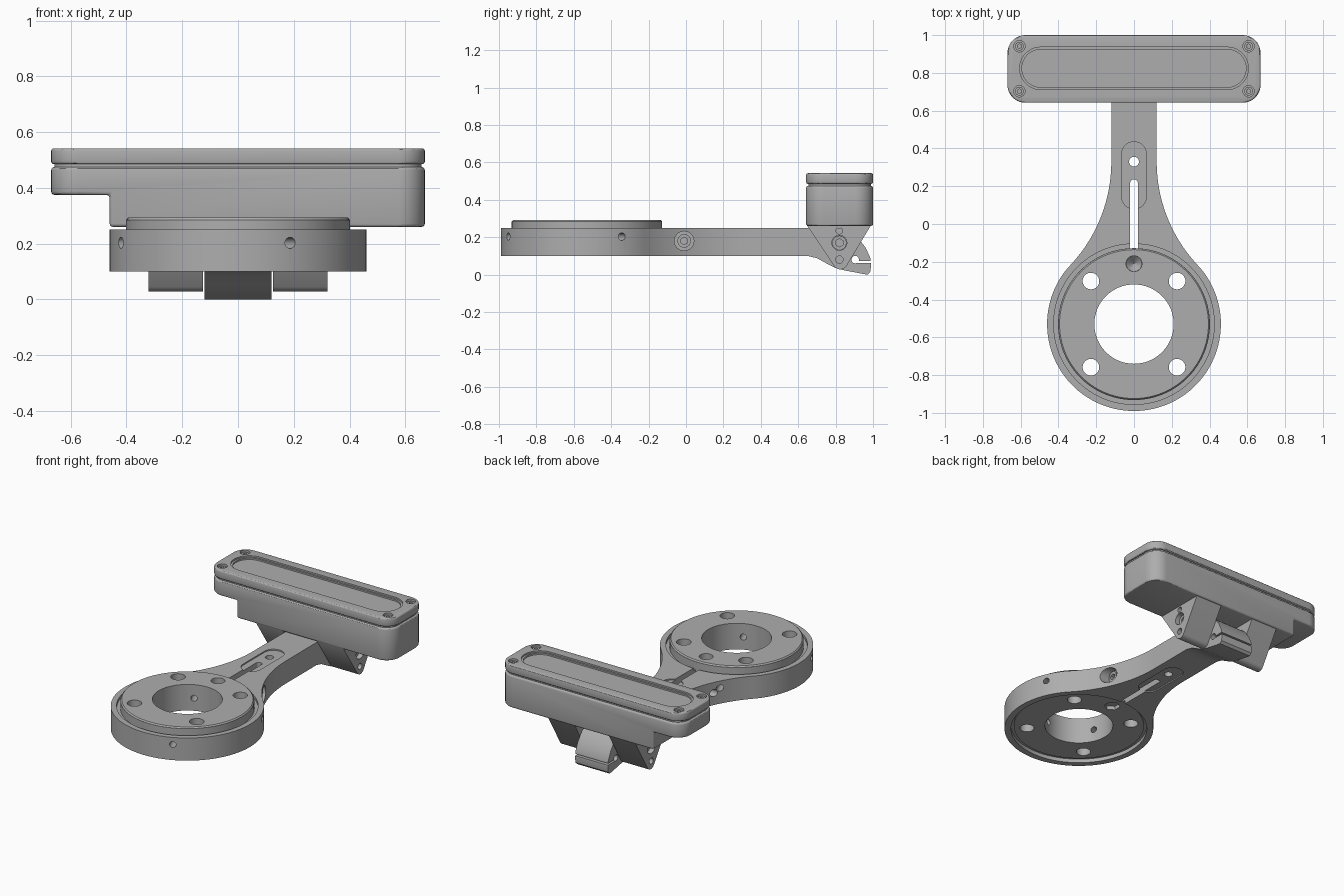
import bpy, bmesh, math
from mathutils import Vector, Matrix

cube = bpy.data.objects.get("Cube")
if cube:
    bpy.data.objects.remove(cube, do_unlink=True)

grey = bpy.data.materials.new("plain_grey")
grey.use_nodes = True
COLOR = (0.42, 0.42, 0.42, 1)
grey.diffuse_color = COLOR
grey.node_tree.nodes["Principled BSDF"].inputs["Base Color"].default_value = COLOR


def add_object(name, bm):
    bmesh.ops.recalc_face_normals(bm, faces=bm.faces)
    mesh = bpy.data.meshes.new(name)
    bm.to_mesh(mesh)
    bm.free()
    mesh.materials.append(grey)
    obj = bpy.data.objects.new(name, mesh)
    bpy.context.collection.objects.link(obj)
    return obj


def prism(name, outline, low, high, axis="z"):
    """Extrude a 2D outline: xy along z, or yz along x."""
    place = (lambda a, b, c: (a, b, c)) if axis == "z" else (lambda a, b, c: (c, a, b))
    bm = bmesh.new()
    face = bm.faces.new([bm.verts.new(place(a, b, low)) for a, b in outline])
    top = bmesh.ops.extrude_face_region(bm, geom=[face])["geom"]
    verts = [g for g in top if isinstance(g, bmesh.types.BMVert)]
    bmesh.ops.translate(bm, verts=verts, vec=place(0, 0, high - low))
    return add_object(name, bm)


def rod(name, start, end, radius, end_radius=None, sides=32):
    start, end = Vector(start), Vector(end)
    way = end - start
    bm = bmesh.new()
    turn = way.to_track_quat("Z", "Y").to_matrix().to_4x4()
    bmesh.ops.create_cone(bm, cap_ends=True, segments=sides, radius1=radius,
                          radius2=radius if end_radius is None else end_radius,
                          depth=way.length, matrix=Matrix.Translation((start + end) / 2) @ turn)
    return add_object(name, bm)


def arc(cx, cy, r, a0, a1, steps):
    angles = [math.radians(a0 + (a1 - a0) * i / steps) for i in range(steps + 1)]
    return [(cx + r * math.cos(a), cy + r * math.sin(a)) for a in angles]


def round_rect(x0, x1, y0, y1, r, steps=10):
    return (arc(x1 - r, y0 + r, r, -90, 0, steps) + arc(x1 - r, y1 - r, r, 0, 90, steps)
            + arc(x0 + r, y1 - r, r, 90, 180, steps) + arc(x0 + r, y0 + r, r, 180, 270, steps))


def apply_modifier(obj, mod):
    bpy.context.view_layer.objects.active = obj
    bpy.ops.object.modifier_apply(modifier=mod.name)


def boolean(obj, others, operation="DIFFERENCE"):
    for other in others:
        mod = obj.modifiers.new("boolean", "BOOLEAN")
        mod.operation, mod.solver, mod.object = operation, "EXACT", other
        apply_modifier(obj, mod)
        bpy.data.objects.remove(other, do_unlink=True)


def finish(obj, bevel=0.0):
    if bevel:
        mod = obj.modifiers.new("edge_bevel", "BEVEL")
        mod.width, mod.segments, mod.limit_method = bevel, 3, "ANGLE"
        mod.angle_limit = math.radians(40)
        apply_modifier(obj, mod)
    bpy.ops.object.select_all(action="DESELECT")
    obj.select_set(True)
    bpy.context.view_layer.objects.active = obj
    bpy.ops.object.shade_smooth_by_angle(angle=math.radians(30))


RING_Y, RING_R = -0.53, 0.46
ARM_W, ARM_LOW, ARM_TOP = 0.12, 0.10, 0.25

# Arm and ring outline: ring arc blended into the arm by concave fillets
FILLET_R, FILLET_Y = 0.8, 0.33
blend = math.degrees(math.atan2(FILLET_Y - RING_Y, ARM_W + FILLET_R))
right = arc(ARM_W + FILLET_R, FILLET_Y, FILLET_R, 180 + blend, 180, 20)
ring = arc(0, RING_Y, RING_R, 180 - blend, 360 + blend, 80)
left = [(-x, y) for x, y in reversed(right)]
outline = ring[1:-1] + right + [(ARM_W, 0.7), (-ARM_W, 0.7)] + left
arm = prism("arm_with_ring", outline, ARM_LOW, ARM_TOP)

# Clamp head at the end of the arm
head_side = [(0.60, 0.25), (0.60, 0.10), (0.65, 0.10), (0.70, 0.088), (0.76, 0.055),
             (0.80, 0.035), (0.85, 0.022), (0.95, 0.003), (0.97, 0.0), (0.985, 0.015),
             (0.99, 0.05), (0.985, 0.09), (0.96, 0.145), (0.92, 0.195), (0.87, 0.235), (0.82, 0.25)]
head = prism("clamp_head", head_side, -ARM_W, ARM_W, "x")
boolean(arm, [head], "UNION")


def upright(x, y, r, low, high, end=None, sides=32):
    return rod("cutter", (x, y, low), (x, y, high), r, end, sides)


# Ring recesses: raised plate seat above, shallow recess below
cuts = [upright(0, RING_Y, 0.425, 0.232, 0.4, sides=96),
        upright(0, RING_Y, 0.42, 0.0, 0.125, sides=96)]
# Slot, relief pockets and hole in the arm
cuts += [prism("cutter", round_rect(-0.065, 0.065, 0.08, 0.435, 0.064), z, z + 0.1)
         for z in (ARM_TOP - 0.008, ARM_LOW - 0.092)]
cuts += [prism("cutter", round_rect(-0.02, 0.02, -0.2, 0.235, 0.015, 4), 0.0, 0.4),
         upright(0, 0.33, 0.026, 0.0, 0.4)]
# Clamp screw across the arm, and hinge holes and slit in the head
cuts += [rod("cutter", (-0.4, -0.01, 0.18), (0.4, -0.01, 0.18), 0.024),
         rod("cutter", (0.14, -0.01, 0.18), (0.4, -0.01, 0.18), 0.052),
         rod("cutter", (-0.3, 0.905, 0.08), (0.3, 0.905, 0.08), 0.02),
         prism("cutter", round_rect(0.90, 1.1, 0.062, 0.074, 0.004, 2), -0.3, 0.3, "x")]
boolean(arm, cuts)

# Raised plate seated on the ring
plate = upright(0, RING_Y, 0.402, 0.12, 0.285, sides=96)
plate.name = "ring_plate"
rim = upright(0, RING_Y, 0.402, 0.284, 0.293, 0.394, 96)
boolean(plate, [rim], "UNION")

# Bore, bolt holes and radial set screw holes run through ring and plate
for part in (arm, plate):
    cuts = [upright(0, RING_Y, 0.21, 0.0, 0.4, sides=64)]
    cuts += [upright(sx * 0.228, RING_Y + sy * 0.228, 0.044, 0.0, 0.4)
             for sx in (-1, 1) for sy in (-1, 1)]
    cuts += [upright(0, -0.21, 0.042, 0.2, 0.4), upright(0, -0.21, 0.001, 0.16, 0.201, 0.042),
             upright(0, -0.21, 0.05, 0.0, 0.145, sides=6)]
    for angle in (24, 114, 204, 294):
        c, s = math.cos(math.radians(angle)), math.sin(math.radians(angle))
        cuts.append(rod("cutter", (0.1 * c, RING_Y + 0.1 * s, 0.203),
                        (0.6 * c, RING_Y + 0.6 * s, 0.203), 0.02))
    boolean(part, cuts)
    finish(part)

# Clamp screw head sunk in the arm
screw = rod("clamp_screw", (0.10, -0.01, 0.18), (0.165, -0.01, 0.18), 0.036)
boolean(screw, [rod("cutter", (0.14, -0.01, 0.18), (0.3, -0.01, 0.18), 0.02, sides=6)])
finish(screw)

# Housing body with a stepped underside at one end
X, Y0, Y1 = 0.67, 0.642, 1.0
body = prism("housing_body", round_rect(-X, X, Y0, Y1, 0.095), 0.26, 0.475)
boolean(body, [prism("cutter", [(-1, 0.5), (-0.46, 0.5), (-0.46, 1.2), (-1, 1.2)], 0.1, 0.375)])
finish(body, 0.012)

# Recessed seam between body and lid
finish(prism("housing_seam", round_rect(-X + 0.012, X - 0.012, Y0 + 0.012, Y1 - 0.012, 0.085),
             0.46, 0.5))

# Lid with a long rounded window recess and corner screws
lid = prism("housing_lid", round_rect(-X, X, Y0, Y1, 0.095), 0.485, 0.542)
finish(lid, 0.01)
corners = [(sx * 0.607, y) for sx in (-1, 1) for y in (0.703, 0.941)]
cuts = [prism("cutter", round_rect(-0.605, 0.605, 0.712, 0.936, 0.111, 16), 0.532, 0.7),
        prism("cutter", round_rect(-0.593, 0.593, 0.724, 0.924, 0.099, 16), 0.522, 0.7)]
cuts += [upright(x, y, 0.03, 0.515, 0.7) for x, y in corners]
boolean(lid, cuts)
finish(lid)
for x, y in corners:
    bolt = upright(x, y, 0.023, 0.51, 0.532)
    bolt.name = "lid_screw"
    boolean(bolt, [upright(x, y, 0.012, 0.52, 0.6, sides=6)])
    finish(bolt)

# Two tapered hinge ears with cross holes
ear_side = ([(0.99, 0.29), (0.643, 0.29), (0.645, 0.265)]
            + arc(0.825, 0.068, 0.04, 215, 328, 10) + [(0.99, 0.265)])
for name, x0, x1 in (("ear_left", 0.125, 0.32), ("ear_right", -0.32, -0.125)):
    ear = prism(name, ear_side, x0, x1, "x")
    boolean(ear, [rod("cutter", (-0.5, 0.82, z), (0.5, 0.82, z), r)
                  for z, r in ((0.235, 0.018), (0.17, 0.04), (0.08, 0.02))])
    finish(ear)

# Hinge pin through ears and head, with a hex socket in each end
pin = rod("hinge_pin", (-0.29, 0.82, 0.17), (0.29, 0.82, 0.17), 0.038)
boolean(pin, [rod("cutter", (s * 0.26, 0.82, 0.17), (s * 0.5, 0.82, 0.17), 0.022, sides=6)
              for s in (-1, 1)])
finish(pin)
